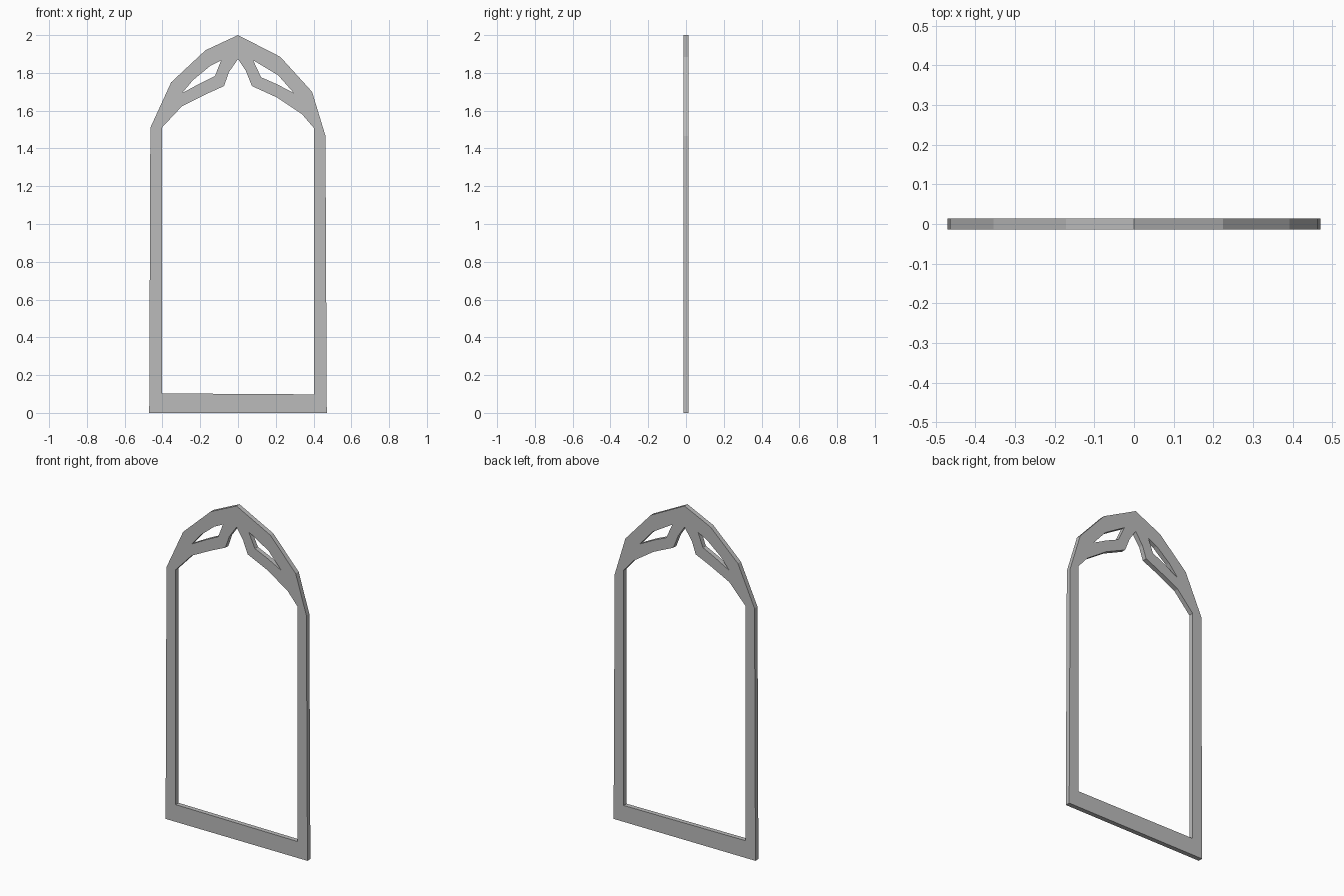
import bpy
import math

cube = bpy.data.objects.get("Cube")
if cube:
    bpy.data.objects.remove(cube, do_unlink=True)

HALF_DEPTH = 0.014

# Plain grey stone
stone = bpy.data.materials.new("grey stone")
stone.use_nodes = True
grey = (0.5, 0.5, 0.5, 1)
stone.diffuse_color = grey
stone.node_tree.nodes["Principled BSDF"].inputs["Base Color"].default_value = grey

# Outer edge of the pointed arch
outline = [(-.47, 0), (-.464, 1.51), (-.354, 1.75), (-.172, 1.92), (0, 2),
           (.224, 1.885), (.392, 1.70), (.463, 1.467), (.47, 0)]

# Main opening with its tracery cusp
opening = [(-.403, .103), (-.403, 1.51), (-.297, 1.623), (-.17, 1.687), (-.074, 1.73),
           (-.048, 1.804), (0, 1.873), (.042, 1.81), (.074, 1.73), (.206, 1.67),
           (.339, 1.581), (.403, 1.507), (.403, .098)]

# Small slanted lights either side of the point
left_light = [(.08, 1.867), (.212, 1.788), (.296, 1.693), (.206, 1.74), (.122, 1.777)]
right_light = [(-.296, 1.693), (-.238, 1.762), (-.148, 1.836), (-.09, 1.865),
               (-.122, 1.783), (-.2, 1.745)]

# One filled profile with three holes, extruded to the frame's depth
curve = bpy.data.curves.new("arched_window_frame", "CURVE")
curve.dimensions = "2D"
curve.fill_mode = "BOTH"
curve.extrude = HALF_DEPTH
for loop in (outline, opening, left_light, right_light):
    spline = curve.splines.new("POLY")
    spline.points.add(len(loop) - 1)
    for point, (x, z) in zip(spline.points, loop):
        point.co = (x, z, 0, 1)
    spline.use_cyclic_u = True
curve.materials.append(stone)

frame = bpy.data.objects.new("arched_window_frame", curve)
bpy.context.collection.objects.link(frame)
frame.rotation_euler.x = math.pi / 2

# Turn the profile into a flat-shaded mesh
bpy.ops.object.select_all(action="DESELECT")
frame.select_set(True)
bpy.context.view_layer.objects.active = frame
bpy.ops.object.convert(target="MESH")
bpy.ops.object.transform_apply(location=False, rotation=True, scale=False)
bpy.ops.object.shade_flat()
